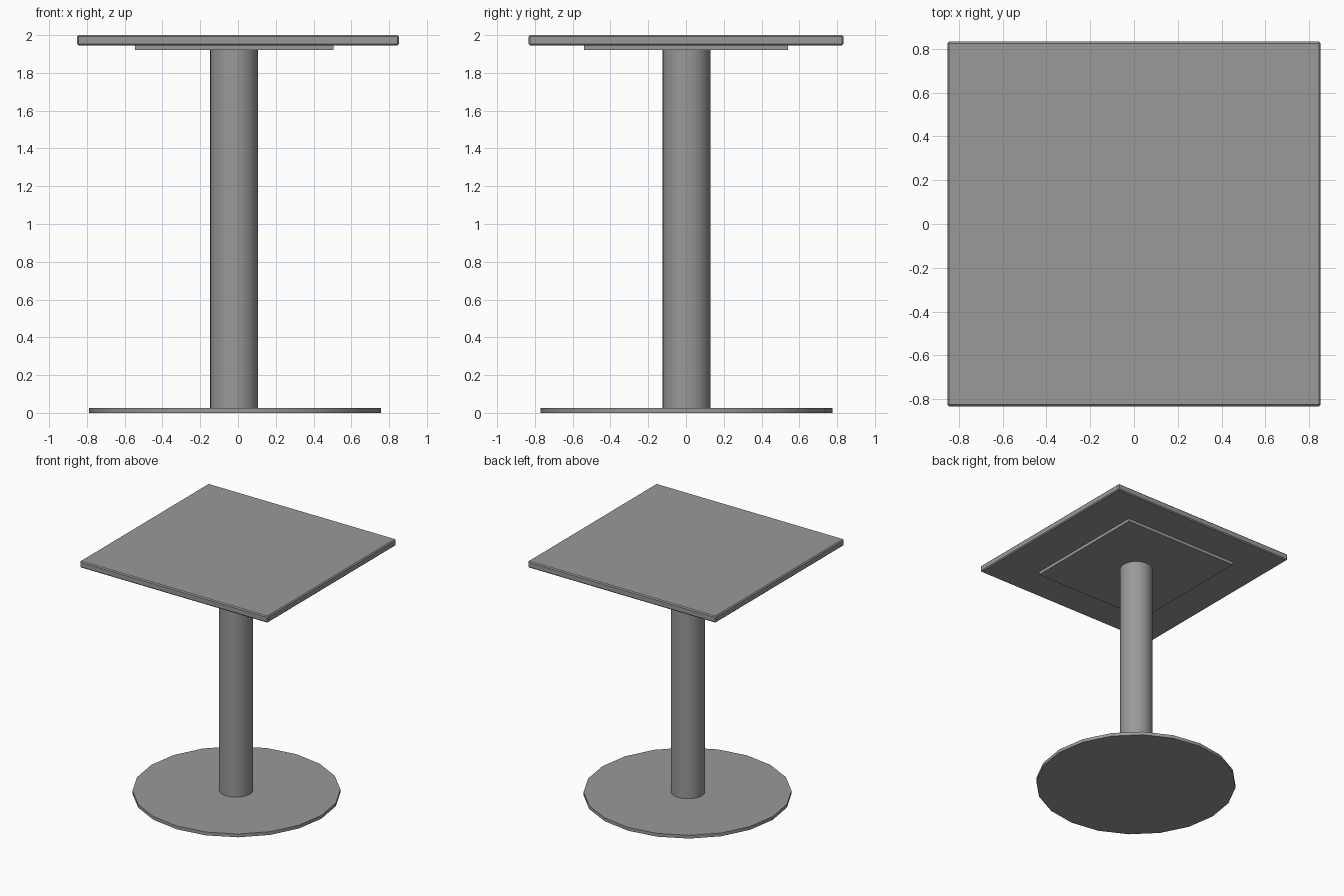
import bpy

cube = bpy.data.objects.get("Cube")
if cube:
    bpy.data.objects.remove(cube, do_unlink=True)

# One grey finish for every part
grey = bpy.data.materials.new("mid_grey")
grey.use_nodes = True
colour = (0.32, 0.32, 0.32, 1)
grey.diffuse_color = colour
grey.node_tree.nodes["Principled BSDF"].inputs["Base Color"].default_value = colour


def finish(name):
    obj = bpy.context.object
    obj.name = name
    obj.data.materials.append(grey)
    return obj


def slab(name, x, width, depth, bottom, top):
    bpy.ops.mesh.primitive_cube_add(size=1, location=(x, 0, (bottom + top) / 2))
    bpy.context.object.scale = (width, depth, top - bottom)
    bpy.ops.object.transform_apply(location=False, rotation=False, scale=True)
    return finish(name)


def disc(name, x, y, radius, bottom, top, sides):
    bpy.ops.mesh.primitive_cylinder_add(vertices=sides, radius=radius, depth=top - bottom,
                                        location=(x, y, (bottom + top) / 2))
    bpy.ops.object.shade_smooth_by_angle(angle=0.6)
    return finish(name)


# Foot, column and mounting plate sit slightly off the centre of the top
disc("base_disc", -0.016, 0.003, 0.772, 0, 0.027, 20)
disc("column", -0.02, 0.003, 0.127, 0.027, 1.92, 32)
slab("mounting_plate", -0.02, 1.05, 1.08, 1.92, 1.946)

# Square top with eased edges
top = slab("table_top", 0, 1.704, 1.666, 1.946, 2)
bevel = top.modifiers.new("eased_edges", "BEVEL")
bevel.width = 0.008
bevel.segments = 1
